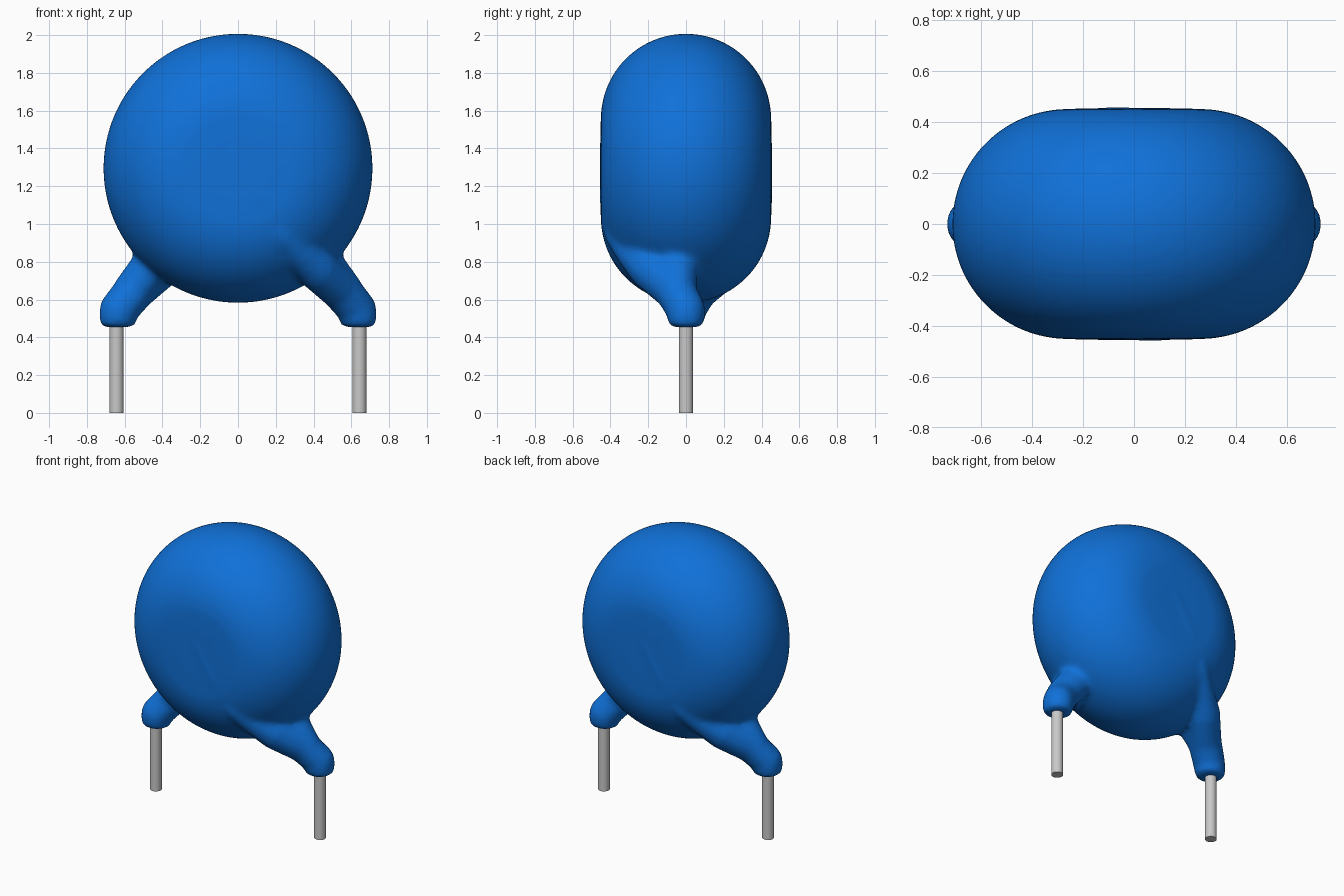
import bpy, bmesh, math
from mathutils import Vector, Matrix

cube = bpy.data.objects.get("Cube")
if cube:
    bpy.data.objects.remove(cube, do_unlink=True)


def material(name, rgb):
    m = bpy.data.materials.new(name)
    m.diffuse_color = (*rgb, 1)
    m.use_nodes = True
    bsdf = next(n for n in m.node_tree.nodes if n.type == 'BSDF_PRINCIPLED')
    bsdf.inputs["Base Color"].default_value = (*rgb, 1)
    return m


def make_object(name, bm, mat):
    mesh = bpy.data.meshes.new(name)
    bm.to_mesh(mesh)
    bm.free()
    mesh.materials.append(mat)
    ob = bpy.data.objects.new(name, mesh)
    bpy.context.collection.objects.link(ob)
    bpy.ops.object.select_all(action='DESELECT')
    bpy.context.view_layer.objects.active = ob
    ob.select_set(True)
    return ob


blue = material("blue coating", (0.005, 0.165, 0.69))
metal = material("grey metal", (0.58, 0.58, 0.58))

CENTER_Z = 1.295
FLAT_R, EDGE_R = 0.262, 0.451   # flat face radius and rim rounding
BOTTOM = 0.453                  # underside of the coating feet

bm = bmesh.new()

# Thick disc with a fully rounded rim, lathed about the y axis
profile = [(0, -0.454), (0.17, -0.454)]
for i in range(33):
    a = -math.pi / 2 + math.pi * i / 32
    profile.append((FLAT_R + EDGE_R * math.cos(a), EDGE_R * math.sin(a)))
profile += [(0.17, 0.454), (0, 0.454)]
verts = [bm.verts.new((r, y, CENTER_Z)) for r, y in profile]
edges = [bm.edges.new(p) for p in zip(verts, verts[1:])]
bmesh.ops.spin(bm, geom=verts + edges, cent=(0, 0, CENTER_Z), axis=(0, 1, 0),
               angle=2 * math.pi, steps=96, use_duplicate=False)
bmesh.ops.remove_doubles(bm, verts=bm.verts, dist=0.0005)
bmesh.ops.recalc_face_normals(bm, faces=bm.faces)

# Coated wire: x, y, z, radius. It climbs from the foot onto the face as a ridge
wire = [(0.637, 0, 0.505, 0.104), (0.632, 0, 0.545, 0.107),
        (0.545, -0.06, 0.65, 0.112), (0.42, -0.19, 0.76, 0.115),
        (0.31, -0.295, 0.855, 0.085), (0.235, -0.365, 0.94, 0.068),
        (0.11, -0.405, 1.14, 0.057), (-0.04, -0.406, 1.39, 0.054)]
# Web of coating between the wire and the rim
web = [(0.555, -0.05, 0.65, 0.108), (0.445, -0.045, 0.79, 0.115)]


def bead_chain(points, spin):
    """Overlapping balls along a path, later fused into one skin."""
    for a, b in zip(points, points[1:]):
        a, b = Vector(a), Vector(b)
        steps = max(2, int((b - a).length / 0.012))
        for i in range(steps + 1):
            p = a.lerp(b, i / steps)
            bmesh.ops.create_icosphere(
                bm, subdivisions=2, radius=p[3],
                matrix=spin @ Matrix.Translation(p[:3]))


# The second wire is the first turned half round, so it lies on the other face
for angle in (0, math.pi):
    turn = Matrix.Rotation(angle, 4, 'Z')
    bead_chain(wire, turn)
    bead_chain(web, turn)

# Flat undersides of the feet
for v in bm.verts:
    v.co.z = max(v.co.z, BOTTOM)

body = make_object("coated_body", bm, blue)
fuse = body.modifiers.new("fuse", 'REMESH')
fuse.mode = 'VOXEL'
fuse.voxel_size = 0.016
blend = body.modifiers.new("blend", 'SMOOTH')
blend.factor = 0.5
blend.iterations = 16
for name in ("fuse", "blend"):
    bpy.ops.object.modifier_apply(modifier=name)
bpy.ops.object.shade_smooth()

# Bare wire ends
for side, name in ((1, "left_lead"), (-1, "right_lead")):
    bm = bmesh.new()
    bmesh.ops.create_cone(bm, cap_ends=True, segments=32, radius1=0.038,
                          radius2=0.038, depth=0.52,
                          matrix=Matrix.Translation((side * 0.643, 0, 0.26)))
    make_object(name, bm, metal)
    bpy.ops.object.shade_smooth_by_angle(angle=math.radians(40))
